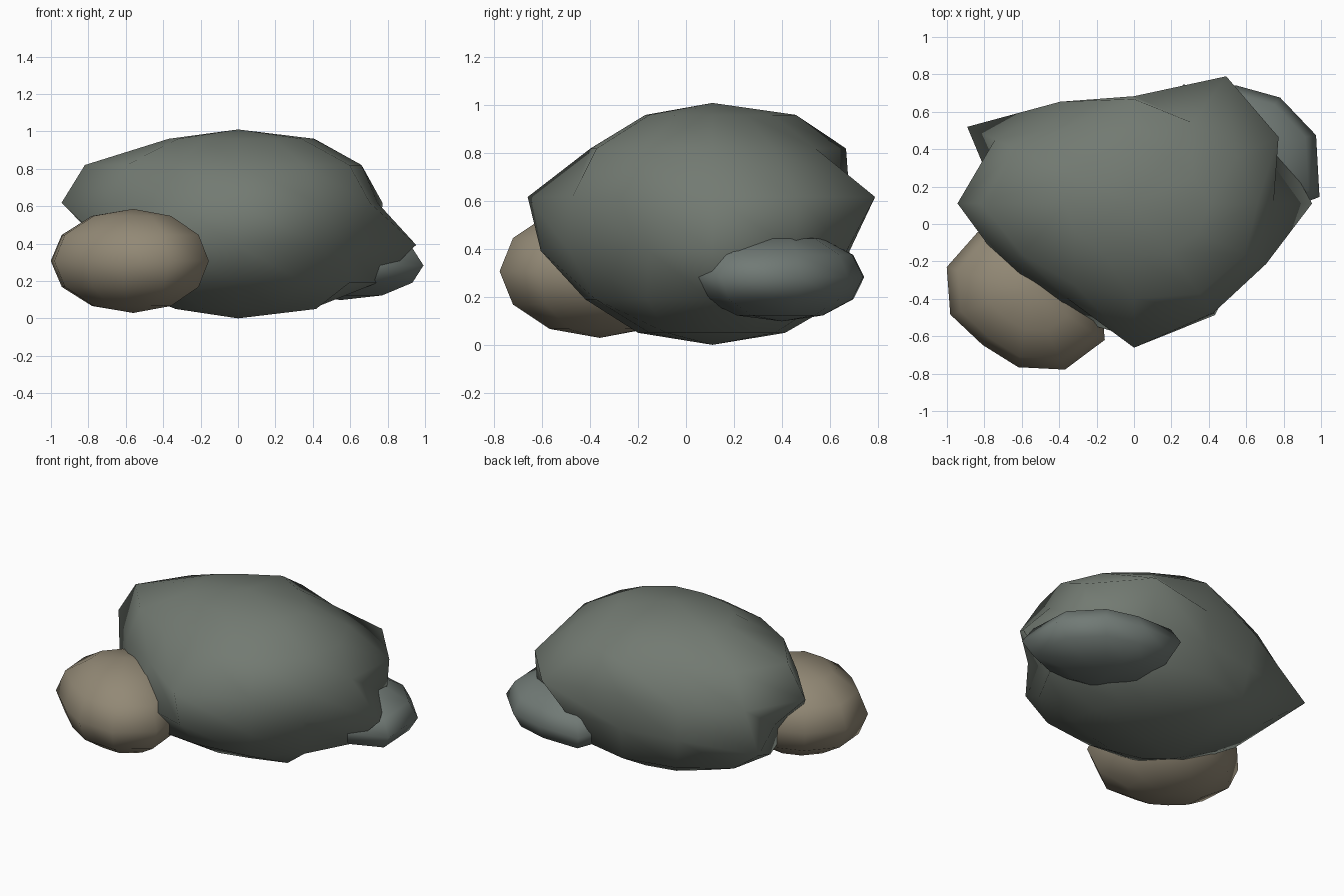
import bpy
import bmesh
from math import sin, cos, pi, radians

default_cube = bpy.data.objects.get("Cube")
if default_cube:
    bpy.data.objects.remove(default_cube, do_unlink=True)


def make_material(name, colour):
    mat = bpy.data.materials.new(name)
    mat.use_nodes = True
    mat.diffuse_color = (*colour, 1)
    shader = mat.node_tree.nodes["Principled BSDF"]
    shader.inputs["Base Color"].default_value = (*colour, 1)
    shader.inputs["Roughness"].default_value = 0.9
    return mat


def make_rock(name, centre, size, rings, start_angle, material):
    """Closed boulder: size is the x, y, z radius, rings hold a bulge per segment."""
    cx, cy, cz = centre
    rx, ry, rz = size
    bm = bmesh.new()
    top = bm.verts.new((cx, cy, cz + rz))
    bottom = bm.verts.new((cx, cy, cz - rz))
    loops = []
    for k, ring in enumerate(rings, 1):
        tilt = pi * k / (len(rings) + 1)
        loop = []
        for j, bulge in enumerate(ring):
            turn = radians(start_angle) + 2 * pi * j / len(ring)
            reach = bulge * sin(tilt)
            loop.append(bm.verts.new((cx + rx * reach * cos(turn),
                                      cy + ry * reach * sin(turn),
                                      cz + rz * cos(tilt))))
        loops.append(loop)

    # caps and side bands
    count = len(loops[0])
    for j in range(count):
        n = (j + 1) % count
        bm.faces.new((top, loops[0][j], loops[0][n]))
        bm.faces.new((bottom, loops[-1][n], loops[-1][j]))
        for upper, lower in zip(loops, loops[1:]):
            bm.faces.new((upper[j], lower[j], lower[n], upper[n]))
    bmesh.ops.recalc_face_normals(bm, faces=bm.faces[:])
    for face in bm.faces:
        face.smooth = True

    mesh = bpy.data.meshes.new(name)
    bm.to_mesh(mesh)
    bm.free()
    mesh.materials.append(material)
    rock = bpy.data.objects.new(name, mesh)
    bpy.context.collection.objects.link(rock)


grey_green = make_material("grey green stone", (0.17, 0.195, 0.168))
blue_grey = make_material("cool grey stone", (0.165, 0.195, 0.18))
tan = make_material("tan stone", (0.29, 0.25, 0.18))

# Large boulder: percent bulge of each ring, top to bottom
bulges = [
    [7, -5, -5, 15, -5, 0, -3, -3, -5, -8, 0, 3],
    [-4, -8, -9, 2, -9, 5, 19, 0, -8, -7, 2, 0],
    [-13, 4, 15, -16, -8, 0, 10, -10, -15, 13, -1, -5],
    [11, 2, -5, -16, -13, 20, -16, -5, 0, 5, 1, -22],
    [8, 0, 0, 0, 0, 5, 0, 0, 5, -3, 3, 0],
    [3, 0, 0, 0, 0, 0, -13, 0, 0, 2, 0, 26],
]
large_rings = [[1 + b / 100 for b in row] for row in bulges]
make_rock("large_boulder", (0, 0.11, 0.505), (0.88, 0.7, 0.505),
          large_rings, 0, grey_green)

# Tan rock at the front right corner: one outline shared by five rings
tan_outline = [0.38, 0.4, 0.4, 0.4, 0.42, 0.46, 0.44, 0.38, 0.41, 0.46, 0.48]
make_rock("tan_rock", (-0.56, -0.36, 0.307), (1, 1, 0.278),
          [tan_outline] * 5, 0, tan)

# Low rock at the back left corner
low_outline = [0.43, 0.36, 0.34, 0.45, 0.4, 0.3, 0.37, 0.4, 0.51]
make_rock("low_rock", (0.55, 0.4, 0.283), (1, 1, 0.185),
          [low_outline] * 5, 10, blue_grey)
